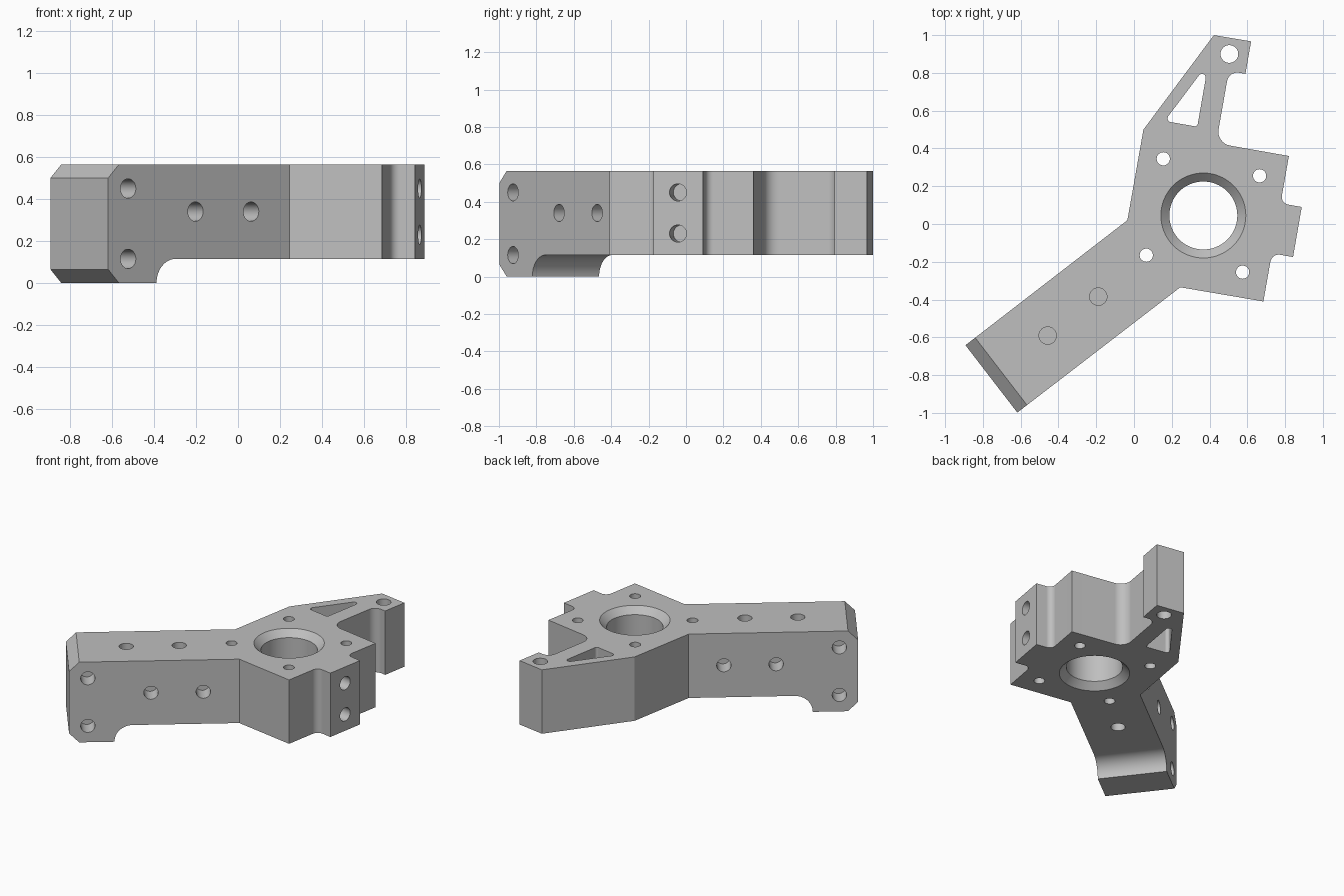
import bpy, bmesh, math
from mathutils import Vector

if "Cube" in bpy.data.objects:
    bpy.data.objects.remove(bpy.data.objects["Cube"])

BASE, TOP = 0.115, 0.565
END = Vector((-0.755, -0.82, 0))          # middle of the arm's end
ALONG = Vector((0.7925, 0.61, 0)).normalized()
ACROSS = Vector((-ALONG.y, ALONG.x, 0))
UP = Vector((0, 0, 1))
HALF = 0.225                              # half the arm's width


def rounded(corners, steps=8):
    """Outline from (x, y, radius) corners, radius 0 staying sharp."""
    out = []
    for i, (x, y, r) in enumerate(corners):
        p = Vector((x, y, 0))
        if not r:
            out.append(p)
            continue
        a = (Vector((*corners[i - 1][:2], 0)) - p).normalized()
        b = (Vector((*corners[(i + 1) % len(corners)][:2], 0)) - p).normalized()
        half = a.angle(b) / 2
        d = r / math.tan(half)
        c = p + (a + b).normalized() * r / math.sin(half)
        v0, v1 = p + a * d - c, p + b * d - c
        w = v0.angle(v1)
        for k in range(steps + 1):
            f = k / steps
            out.append(c + (v0 * math.sin((1 - f) * w) + v1 * math.sin(f * w)) / math.sin(w))
    return out


def loft(bm, rings):
    """Closed solid through rings of equal length."""
    loops = [[bm.verts.new(p) for p in ring] for ring in rings]
    bm.faces.new(loops[0][::-1])
    bm.faces.new(loops[-1])
    n = len(loops[0])
    for lo, hi in zip(loops, loops[1:]):
        for i in range(n):
            j = (i + 1) % n
            bm.faces.new((lo[i], lo[j], hi[j], hi[i]))


def prism(bm, outline, z0, z1):
    loft(bm, [[p + UP * z for p in outline] for z in (z0, z1)])


def circle(center, axis, r, n=32):
    side = axis.orthogonal().normalized()
    other = axis.cross(side)
    return [center + r * (side * math.cos(t) + other * math.sin(t))
            for t in (math.tau * i / n for i in range(n))]


def blind_hole(bm, center, normal, r=0.046, depth=0.12):
    n = normal.normalized()
    loft(bm, [circle(center - n * depth, n, r), circle(center + n * 0.05, n, r)])


def make_object(name, bm):
    bmesh.ops.recalc_face_normals(bm, faces=bm.faces)
    mesh = bpy.data.meshes.new(name)
    bm.to_mesh(mesh)
    bm.free()
    ob = bpy.data.objects.new(name, mesh)
    bpy.context.collection.objects.link(ob)
    return ob


# Plan outline of the bracket, arm end running slightly long for trimming
end_a = END - ALONG * 0.05 + ACROSS * HALF
end_b = END - ALONG * 0.05 - ACROSS * HALF
outline = rounded([
    (end_a.x, end_a.y, 0), (end_b.x, end_b.y, 0), (0.245, -0.335, 0), (0.685, -0.41, 0),
    (0.73, -0.155, 0.045), (0.842, -0.175, 0), (0.888, 0.09, 0), (0.776, 0.11, 0.04),
    (0.82, 0.36, 0), (0.435, 0.428, 0.075), (0.502, 0.81, 0.055), (0.59, 0.795, 0),
    (0.62, 0.967, 0), (0.423, 1.0, 0), (0.05, 0.5, 0), (-0.035, 0.02, 0)])
bm = bmesh.new()
prism(bm, outline, -0.1, 0.7)
bracket = make_object("bracket", bm)

# Side profile: chamfered end, foot, concave round, flat underside
cut, foot = 0.065, 0.29
rise = [(foot + BASE * (1 - math.cos(a)), BASE * math.sin(a))
        for a in (math.pi / 2 * i / 12 for i in range(13))]
profile = [(0, cut), (cut, 0), *rise, (3, BASE), (3, TOP), (cut, TOP), (0, TOP - cut)]
bm = bmesh.new()
loft(bm, [[END + ALONG * t + UP * z + ACROSS * s for t, z in profile] for s in (-2, 2)])
side_profile = make_object("side_profile", bm)

# All openings gathered in one cutter
bm = bmesh.new()
bore, r, bevel, over = Vector((0.367, 0.045, 0)), 0.18, 0.045, 0.02
loft(bm, [circle(bore + UP * z, UP, rad, 64) for z, rad in (
    (BASE - over, r + bevel + over), (BASE + bevel, r),
    (TOP - bevel, r), (TOP + over, r + bevel + over))])
for x, y, rad in ((0.155, 0.345, 0.035), (0.665, 0.255, 0.035), (0.575, -0.255, 0.035),
                  (0.065, -0.165, 0.035), (0.505, 0.9, 0.047)):
    prism(bm, circle(Vector((x, y, 0)), UP, rad), 0, 0.7)
prism(bm, rounded([(0.162, 0.545, 0.02), (0.335, 0.515, 0.015), (0.394, 0.853, 0.02)]), 0, 0.7)
for t in (0.376, 0.714):                  # arm top
    blind_hole(bm, END + ALONG * t + UP * TOP, UP)
blind_hole(bm, END + ALONG * 0.714 + UP * BASE, -UP)
for s in (-1, 1):                         # arm sides
    for t, z in ((0.12, 0.45), (0.12, 0.115), (0.524, 0.34), (0.858, 0.34)):
        blind_hole(bm, END + ALONG * t + ACROSS * HALF * s + UP * z, ACROSS * s)
for z in (0.23, 0.45):                    # side lug
    blind_hole(bm, Vector((0.865, -0.043, z)), Vector((0.985, -0.173, 0)))
openings = make_object("openings", bm)

# Trim and drill, then drop the helpers
bpy.ops.object.select_all(action='DESELECT')
bpy.context.view_layer.objects.active = bracket
bracket.select_set(True)
for helper, op in ((side_profile, 'INTERSECT'), (openings, 'DIFFERENCE')):
    helper.hide_render = True
    mod = bracket.modifiers.new(helper.name, 'BOOLEAN')
    mod.operation, mod.object, mod.solver = op, helper, 'EXACT'
    bpy.ops.object.modifier_apply(modifier=mod.name)
    bpy.data.objects.remove(helper)

# Plain grey metal
grey = bpy.data.materials.new("light_grey")
grey.use_nodes = True
color = (0.52, 0.52, 0.52, 1)
grey.diffuse_color = color
grey.node_tree.nodes["Principled BSDF"].inputs["Base Color"].default_value = color
bracket.data.materials.clear()
bracket.data.materials.append(grey)
for poly in bracket.data.polygons:
    poly.material_index = 0
bpy.ops.object.shade_smooth_by_angle(angle=math.radians(25))
weighted = bracket.modifiers.new("even_shading", 'WEIGHTED_NORMAL')
weighted.keep_sharp = True
